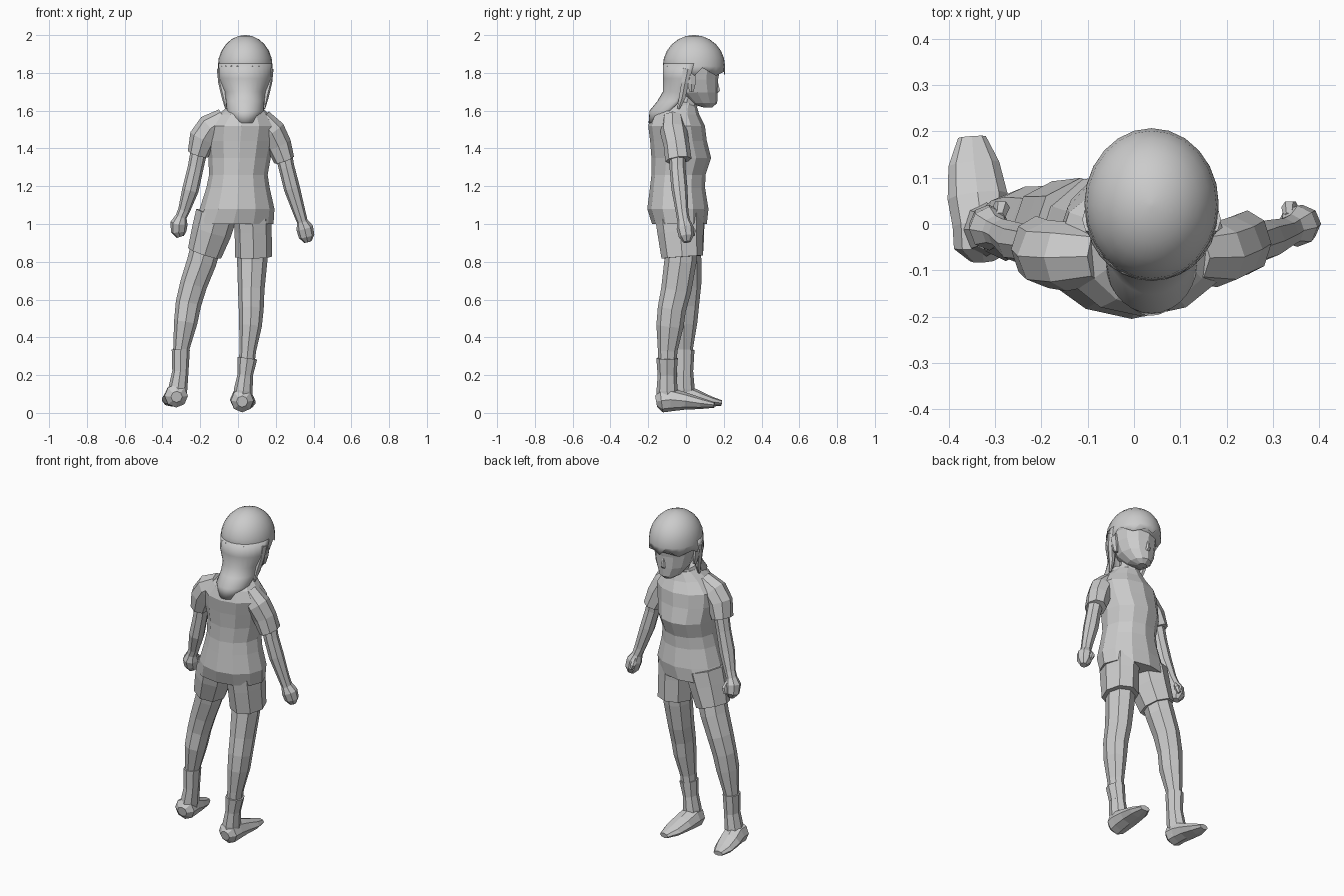
import bpy, bmesh, math
from mathutils import Vector

HX = 0.038  # head centre line


def finish(name, bm, smooth=False):
    bmesh.ops.recalc_face_normals(bm, faces=bm.faces)
    me = bpy.data.meshes.new(name)
    bm.to_mesh(me)
    bm.free()
    ob = bpy.data.objects.new(name, me)
    bpy.context.collection.objects.link(ob)
    for p in me.polygons:
        p.use_smooth = smooth
    return ob


def loft(name, rings, n=8, level=False, smooth=False):
    """Closed tube through rings (x, y, z, half width[, half depth])."""
    bm = bmesh.new()
    cs = [Vector(r[:3]) for r in rings]
    rows = []
    for i, r in enumerate(rings):
        t = cs[min(i + 1, len(cs) - 1)] - cs[max(i - 1, 0)]
        t = Vector((0, 0, 1)) if level else t.normalized()
        u = Vector((1, 0, 0))
        u = (u - t * u.dot(t)).normalized()
        v = t.cross(u)
        a, b = r[3], r[-1]
        rows.append([bm.verts.new(cs[i] + u * a * math.cos(k * math.tau / n)
                                  + v * b * math.sin(k * math.tau / n)) for k in range(n)])
    for p, q in zip(rows, rows[1:]):
        for k in range(n):
            j = (k + 1) % n
            bm.faces.new((p[k], p[j], q[j], q[k]))
    bm.faces.new(rows[0])
    bm.faces.new(rows[-1])
    return finish(name, bm, smooth)


# Shirt body and collar
loft("shirt", [(-.025, -.035, 1.0, .213, .145), (-.005, -.043, 1.08, .198, .162),
               (0, -.045, 1.19, .168, .146), (.002, -.04, 1.26, .155, .143),
               (.008, -.025, 1.35, .165, .158), (.012, -.04, 1.44, .18, .15),
               (.02, -.05, 1.52, .185, .15), (.03, -.055, 1.58, .135, .125),
               (.036, -.035, 1.63, .08, .09)], 12, level=True)
loft("collar", [(HX, -.04, 1.60, .092, .095), (HX, -.03, 1.65, .075, .08)], 10)

# Sleeves
loft("left_sleeve", [(-.07, -.07, 1.555, .06), (-.145, -.07, 1.51, .075),
                     (-.185, -.065, 1.455, .074), (-.212, -.052, 1.37, .056, .07)])
loft("right_sleeve", [(.12, -.07, 1.555, .06), (.18, -.065, 1.49, .072),
                      (.215, -.05, 1.42, .068), (.245, -.04, 1.338, .055, .07)])

# Arms with closed hands
loft("left_arm", [(-.2, -.05, 1.42, .045), (-.224, -.045, 1.3, .042), (-.252, -.04, 1.18, .044),
                  (-.285, -.02, 1.075, .032), (-.3, -.015, 1.04, .03, .034),
                  (-.312, -.01, 1.005, .045, .048), (-.314, 0, .96, .042), (-.305, 0, .932, .02)])
loft("right_arm", [(.235, -.045, 1.4, .045), (.257, -.045, 1.3, .042), (.285, -.035, 1.19, .043),
                   (.325, -.02, 1.06, .033), (.34, -.012, 1.015, .029, .034),
                   (.353, -.005, .98, .045, .045), (.363, .002, .935, .042, .04),
                   (.37, .005, .905, .02)])
loft("left_thumb", [(-.29, .015, 1.02, .012), (-.285, .035, .99, .017), (-.295, .04, .96, .01)], 6)
loft("right_thumb", [(.335, .015, 1.0, .012), (.335, .035, .965, .017), (.345, .04, .94, .01)], 6)

# Shorts
loft("left_shorts_leg", [(-.115, -.03, 1.05, .11, .13), (-.14, -.025, .96, .106, .122),
                         (-.177, -.012, .845, .092, .105)])
loft("right_shorts_leg", [(.075, -.035, 1.05, .1, .13), (.08, -.03, .96, .098, .122),
                          (.083, -.02, .825, .098, .11)])

# Legs
loft("left_leg", [(-.165, -.01, .9, .08, .085), (-.192, -.003, .8, .078, .085),
                  (-.235, .003, .68, .072, .078), (-.262, 0, .58, .068, .07),
                  (-.277, -.01, .48, .062, .07), (-.3, -.01, .34, .043, .047),
                  (-.305, -.01, .2, .04, .045)])
loft("right_leg", [(.075, -.025, .9, .08, .09), (.075, -.03, .8, .08, .085),
                   (.07, -.052, .65, .07, .08), (.07, -.075, .55, .066, .075),
                   (.066, -.085, .46, .06, .072), (.052, -.097, .33, .044, .052),
                   (.04, -.1, .2, .04, .045)])

# Socks
loft("left_sock", [(-.303, -.01, .335, .048, .055), (-.305, -.012, .22, .043, .05),
                   (-.318, -.012, .13, .05, .058), (-.327, -.01, .07, .05, .058)])
loft("right_sock", [(.05, -.1, .29, .052, .057), (.038, -.1, .2, .041, .05),
                    (.028, -.1, .12, .05, .056), (.022, -.095, .05, .05, .056)])

# Feet
loft("left_foot", [(-.325, -.078, .085, .03), (-.327, -.05, .09, .062, .062),
                   (-.33, 0, .09, .062, .06), (-.338, .06, .077, .065, .043),
                   (-.346, .13, .06, .055, .028), (-.35, .188, .052, .03, .015)])
loft("right_foot", [(.022, -.158, .06, .03), (.022, -.13, .065, .06, .063),
                    (.023, -.08, .07, .066, .062), (.027, 0, .062, .066, .045),
                    (.036, .08, .05, .058, .03), (.045, .15, .042, .03, .015)])

# Neck, head and nose
loft("neck", [(HX, -.02, 1.56, .062), (.04, .02, 1.7, .058)])
loft("head", [(HX, .115, 1.618, .025, .025), (HX, .09, 1.64, .062, .075),
              (HX, .06, 1.695, .1, .108), (HX, .045, 1.765, .118, .125),
              (HX, .045, 1.86, .128, .142)], 12, level=True)
loft("nose", [(HX, .15, 1.685, .018, .012), (HX, .168, 1.705, .014, .014),
              (HX, .162, 1.76, .007, .006)], 6, level=True)

# Hair cap with a jagged fringe
N = 24
cap = [(HX, .042, 1.835 + .165 * math.sin(a), .145 * math.cos(a), .165 * math.cos(a))
       for a in [math.radians(d) for d in (88, 75, 60, 45, 30, 15, 0)]]
hair = loft("hair_cap", [(HX, .045, 1.815, .145, .16)] + cap[::-1], N, level=True, smooth=True)
for k in range(N // 2 + 1):
    hair.data.vertices[k].co.z += (-.03, .012, -.01)[k % 3]

# Long hair down the back
bm = bmesh.new()
M = 14
rows = []
for y, z, rx, ry in [(.042, 1.85, .145, .165), (.02, 1.77, .143, .143), (-.005, 1.7, .11, .118),
                     (-.03, 1.65, .103, .122), (-.085, 1.6, .098, .108), (-.12, 1.535, .066, .078)]:
    rows.append([bm.verts.new((HX + rx * math.cos(a), y + ry * math.sin(a), z))
                 for a in [math.pi * (1 + k / M) for k in range(M + 1)]])
for p, q in zip(rows, rows[1:]):
    for k in range(M):
        bm.faces.new((p[k], q[k], q[k + 1], p[k + 1]))
back = finish("back_hair", bm, True)
mod = back.modifiers.new("thickness", 'SOLIDIFY')
mod.thickness = .02
mod.offset = -1

# Ears and hanging side locks
for side, s in (("left", -1), ("right", 1)):
    loft(side + "_ear", [(HX + s * .118, .03, 1.70, .012, .012), (HX + s * .126, .028, 1.74, .014, .025),
                         (HX + s * .132, .025, 1.785, .014, .028),
                         (HX + s * .125, .03, 1.81, .01, .012)], 6, level=True)
    loft(side + "_hair_lock", [(HX + s * .135, .01, 1.82, .015, .03), (HX + s * .128, -.005, 1.75, .015, .022),
                               (HX + s * .108, -.02, 1.67, .016, .02),
                               (HX + s * .1, -.04, 1.61, .006, .008)], 6)
